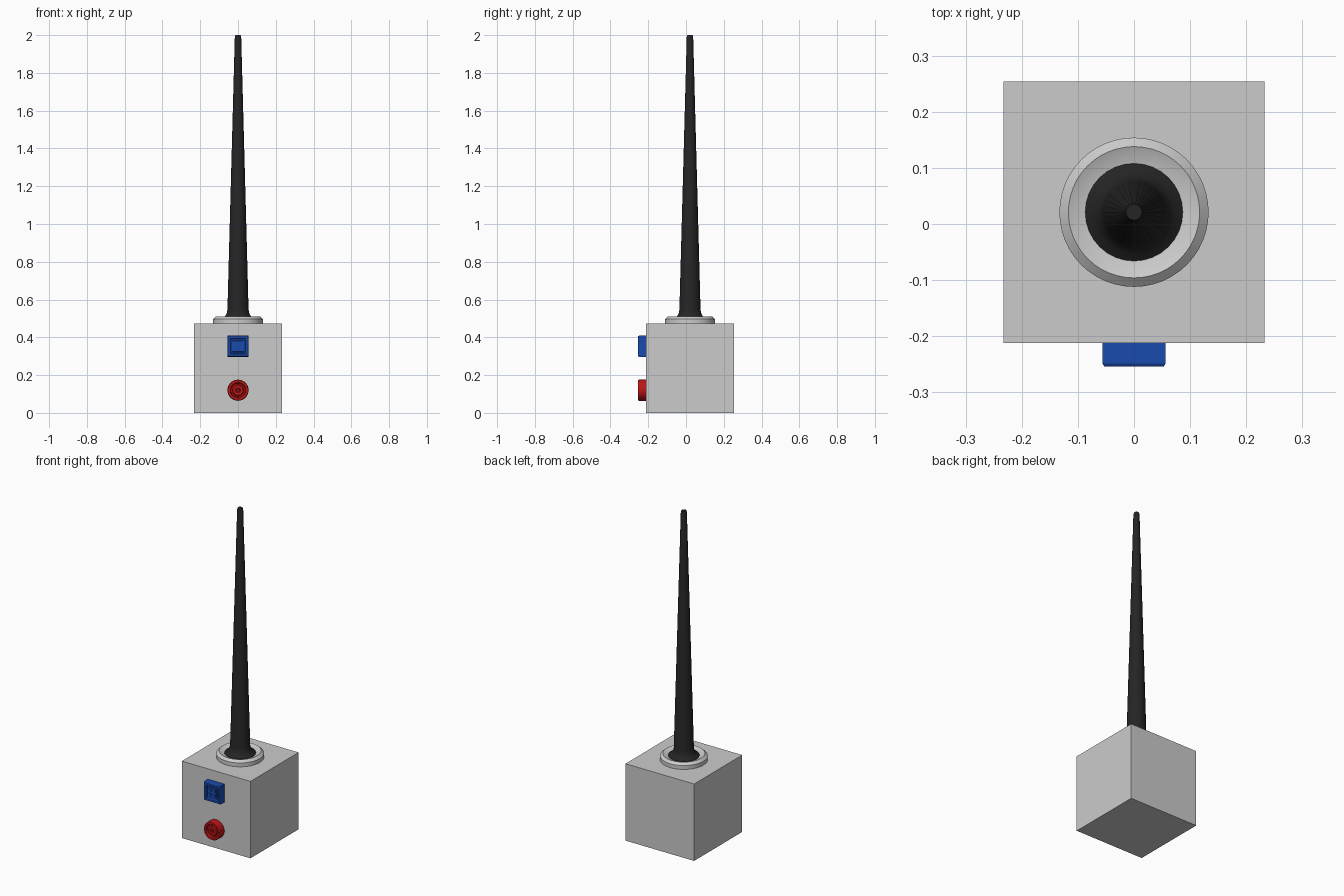
import bpy, bmesh, math
from mathutils import Matrix

if "Cube" in bpy.data.objects:
    bpy.data.objects.remove(bpy.data.objects["Cube"])

CY = 0.021       # centre of the housing in y
FRONT = -0.212   # front face of the housing


def material(name, color):
    m = bpy.data.materials.new(name)
    m.diffuse_color = (*color, 1)
    m.use_nodes = True
    m.node_tree.nodes["Principled BSDF"].inputs["Base Color"].default_value = m.diffuse_color
    return m


def finish(name, bm, mat=None, smooth=True):
    bmesh.ops.recalc_face_normals(bm, faces=bm.faces[:])
    me = bpy.data.meshes.new(name)
    bm.to_mesh(me)
    bm.free()
    ob = bpy.data.objects.new(name, me)
    bpy.context.collection.objects.link(ob)
    if mat:
        me.materials.append(mat)
    if smooth:
        bpy.ops.object.select_all(action='DESELECT')
        ob.select_set(True)
        bpy.context.view_layer.objects.active = ob
        bpy.ops.object.shade_smooth_by_angle(angle=math.radians(30))
    return ob


def lathe(name, profile, sides, mat=None, matrix=Matrix(), smooth=True):
    """Spin (radius, height) points about z; 4 sides gives square rings of half-width radius."""
    bm = bmesh.new()
    k, off = (math.sqrt(2), math.pi / 4) if sides == 4 else (1, 0)
    rings = []
    for r, z in profile:
        rings.append([bm.verts.new((r * k * math.cos(off + math.tau * i / sides),
                                    r * k * math.sin(off + math.tau * i / sides), z))
                      for i in range(sides)])
    for a, b in zip(rings, rings[1:]):
        for i in range(sides):
            j = (i + 1) % sides
            bm.faces.new((a[i], a[j], b[j], b[i]))
    bm.faces.new(rings[0])
    bm.faces.new(rings[-1])
    bm.transform(matrix)
    return finish(name, bm, mat, smooth)


def on_front(x, z):
    """Place a lathed part on the front face, pointing outward."""
    return Matrix.Translation((x, FRONT, z)) @ Matrix.Rotation(math.pi / 2, 4, 'X')


black = material("black_rubber", (0.018, 0.018, 0.018))
blue = material("blue_plastic", (0.01, 0.07, 0.42))
red = material("red_plastic", (0.5, 0.008, 0.008))

# housing
lathe("housing", [(0.233, 0), (0.233, 0.472)], 4,
      matrix=Matrix.Translation((0, CY, 0)), smooth=False)

# collar with a dished centre
lathe("antenna_collar", [(0.133, 0.47), (0.133, 0.496), (0.117, 0.51),
                         (0.085, 0.496)], 48,
      matrix=Matrix.Translation((0, CY, 0)))

# flared, tapering antenna
lathe("antenna", [(0.087, 0.49), (0.087, 0.499), (0.072, 0.508), (0.061, 0.522),
                  (0.056, 0.545), (0.017, 1.99), (0.014, 2.0)], 32, black,
      matrix=Matrix.Translation((0, CY, 0)))

# square blue button with recessed face and four pads
BZ = 0.353
lathe("square_button", [(0.056, 0), (0.056, 0.037), (0.053, 0.042), (0.041, 0.042),
                        (0.037, 0.030), (0.030, 0.030), (0.028, 0.036)],
      4, blue, on_front(0, BZ), False)
for sx in (-1, 1):
    for sz in (-1, 1):
        lathe("square_button_pad", [(0.007, 0.035), (0.007, 0.039)], 4, blue,
              on_front(sx * 0.014, BZ + sz * 0.014), False)

# round red button with concentric grooves
lathe("round_button", [(0.056, 0), (0.056, 0.037), (0.053, 0.042), (0.041, 0.042),
                       (0.037, 0.030), (0.030, 0.030), (0.027, 0.037), (0.013, 0.037),
                       (0.011, 0.032), (0.007, 0.032), (0.006, 0.037)],
      32, red, on_front(0, 0.12))
